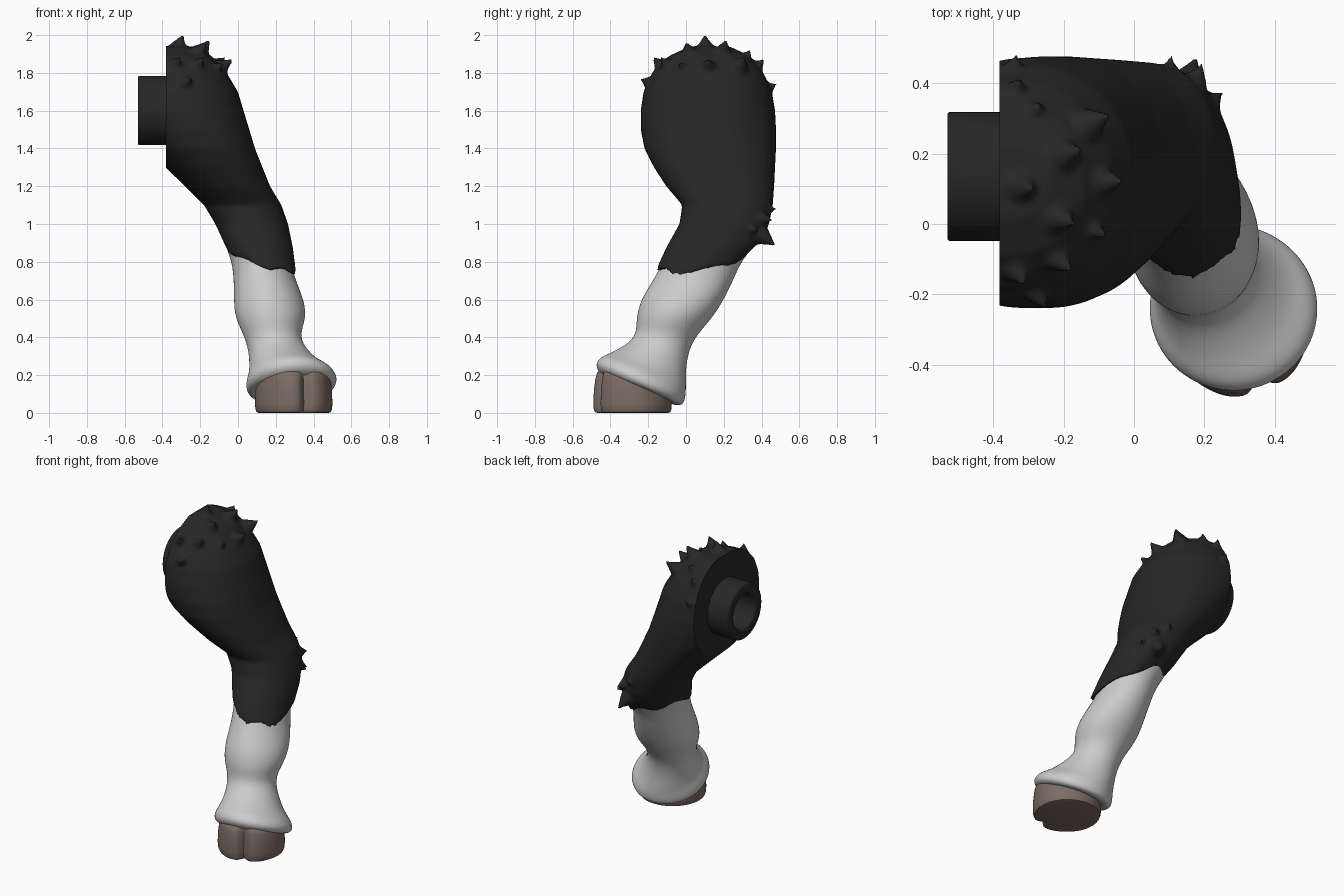
import bpy, bmesh, math
from mathutils import Vector

if "Cube" in bpy.data.objects:
    bpy.data.objects.remove(bpy.data.objects["Cube"])


def material(name, rgb):
    m = bpy.data.materials.new(name)
    m.diffuse_color = (*rgb, 1)
    m.use_nodes = True
    m.node_tree.nodes["Principled BSDF"].inputs["Base Color"].default_value = m.diffuse_color
    return m


def skin(bm, rings):
    """Bridge rings of points into a closed solid."""
    vs = [[bm.verts.new(p) for p in r] for r in rings]
    n = len(vs[0])
    for a, b in zip(vs, vs[1:]):
        for i in range(n):
            bm.faces.new((a[i], a[(i + 1) % n], b[(i + 1) % n], b[i]))
    bm.faces.new(vs[0])
    bm.faces.new(vs[-1])


def finish(bm, name, mat=None, subsurf=0, angle=40):
    bmesh.ops.recalc_face_normals(bm, faces=bm.faces)
    me = bpy.data.meshes.new(name)
    bm.to_mesh(me)
    bm.free()
    ob = bpy.data.objects.new(name, me)
    bpy.context.collection.objects.link(ob)
    if mat:
        me.materials.append(mat)
    if subsurf:
        s = ob.modifiers.new("subsurf", 'SUBSURF')
        s.levels = s.render_levels = subsurf
    smooth(ob, angle)
    return ob


def smooth(ob, angle):
    bpy.ops.object.select_all(action='DESELECT')
    ob.select_set(True)
    bpy.context.view_layer.objects.active = ob
    bpy.ops.object.shade_smooth_by_angle(angle=math.radians(angle))


def section(x0, x1, y0, y1, z, tilt=0.0, hem=0.0, power=2.2, n=40):
    """Superellipse with given extents; tilt raises its front, hem makes a wavy edge."""
    cx, cy, rx, ry = (x0 + x1) / 2, (y0 + y1) / 2, (x1 - x0) / 2, (y1 - y0) / 2
    pts = []
    for i in range(n):
        t = 2 * math.pi * i / n
        c, s = math.cos(t), math.sin(t)
        dx = rx * math.copysign(abs(c) ** (2 / power), c)
        dy = ry * math.copysign(abs(s) ** (2 / power), s)
        dz = hem * (0.03 * s - 0.06 * c + 0.018 * math.sin(5 * t))
        pts.append(Vector((cx + dx - 0.25 * dz, cy + dy + 0.6 * dz,
                           z + tilt * (0.2 * dx - dy) + dz)))
    return pts


black = material("black_fur", (0.02, 0.02, 0.02))
brown = material("hoof_brown", (0.2, 0.15, 0.13))

# Furry upper leg
bm = bmesh.new()
fur = [(-.46, -.24, .02, .23, 1.94), (-.56, -.14, -.09, .34, 1.89), (-.65, -.06, -.18, .41, 1.8),
       (-.67, .0, -.225, .455, 1.7), (-.64, .03, -.24, .472, 1.6), (-.56, .06, -.24, .477, 1.5),
       (-.48, .09, -.22, .477, 1.4), (-.385, .13, -.17, .472, 1.3), (-.28, .17, -.105, .467, 1.2),
       (-.18, .23, -.02, .46, 1.1), (-.12, .265, -.035, .44, 1.0), (-.08, .284, -.09, .392, .9, 0, .5),
       (-.042, .292, -.13, .305, .805, 0, 1)]
skin(bm, [section(*r) for r in fur])


# Fur tufts, given as tip position, merged into the upper leg
def tuft(tip, core, size, droop):
    tip = Vector(tip)
    d = (tip - Vector(core)).normalized()
    u = d.orthogonal().normalized()
    v = d.cross(u)
    rings = []
    for back, r in ((2.2, 1.0), (1.3, .95), (.75, .62), (.3, .3), (-.1, .08)):
        c = tip - d * back * size + Vector(droop) * (1 - back / 2.2) ** 2 * size
        rings.append([c + (u * math.cos(k * math.pi / 6) + v * math.sin(k * math.pi / 6)) * r * size
                      for k in range(12)])
    skin(bm, rings)


for tip in [(-.31, .10, 1.99), (-.17, .21, 1.96), (-.19, -.0, 1.95), (-.09, .31, 1.87),
            (-.05, .12, 1.86), (-.10, -.03, 1.84), (-.20, -.13, 1.87), (-.27, -.235, 1.76),
            (-.33, -.17, 1.87), (-.28, .34, 1.91), (-.34, .41, 1.86), (-.35, .475, 1.73)]:
    tuft(tip, (-.42, .12, 1.6), .07, (.25, 0, .1))
for tip in [(.17, .455, .9), (.245, .36, .97), (.1, .46, 1.09), (.19, .44, 1.03)]:
    tuft(tip, (.1, .24, 1.05), .055, (.1, .25, -.2))

leg = finish(bm, "upper_leg_fur", black)
remesh = leg.modifiers.new("merge", 'REMESH')
remesh.mode = 'VOXEL'
remesh.voxel_size = 0.012
soft = leg.modifiers.new("soft", 'SMOOTH')
soft.factor, soft.iterations = 0.5, 4

# Flat cut on the hip side
dg = bpy.context.evaluated_depsgraph_get()
bm = bmesh.new()
bm.from_mesh(bpy.data.meshes.new_from_object(leg.evaluated_get(dg)))
cut = bmesh.ops.bisect_plane(bm, geom=bm.verts[:] + bm.edges[:] + bm.faces[:],
                             plane_co=(-.382, 0, 0), plane_no=(-1, 0, 0), clear_outer=True)
bmesh.ops.contextual_create(bm, geom=[e for e in cut["geom_cut"] if isinstance(e, bmesh.types.BMEdge)])
leg.modifiers.clear()
bmesh.ops.recalc_face_normals(bm, faces=bm.faces)
bm.to_mesh(leg.data)
bm.free()
if not leg.data.materials:
    leg.data.materials.append(black)
smooth(leg, 50)

# Hollow hip peg
bm = bmesh.new()
profile = [(-.34, .183), (-.525, .183), (-.53, .178), (-.53, .122), (-.525, .117), (-.385, .117)]
skin(bm, [[Vector((x, .135 + r * math.cos(k * math.pi / 32), 1.6 + r * math.sin(k * math.pi / 32)))
           for k in range(64)] for x, r in profile])
finish(bm, "hip_peg", black, angle=50)

# Pale lower leg with rolled cuff
bm = bmesh.new()
lower = [(-.095, .24, .0, .40, 1.0), (-.072, .27, -.08, .375, .9), (-.032, .28, -.12, .29, .8),
         (-.022, .305, -.175, .25, .7), (-.022, .35, -.24, .2, .6), (-.017, .363, -.265, .14, .5),
         (.04, .32, -.26, .03, .4, .1), (.06, .375, -.32, -.0, .31, .3), (.06, .44, -.40, -.0, .235, .4),
         (.05, .50, -.455, -.0, .205, .4), (.04, .53, -.482, -.005, .16, .4),
         (.055, .51, -.46, -.025, .122, .4), (.10, .46, -.42, -.08, .12, .4), (.16, .4, -.36, -.14, .16, .4)]
skin(bm, [section(*r, power=2.0) for r in lower])
finish(bm, "lower_leg", subsurf=2, angle=180)

# Cloven hoof: rounded block with a groove at the front
bm = bmesh.new()
rings = []
for z, k in ((0, .9), (.004, .96), (.02, .99), (.05, 1), (.12, .985), (.18, .95), (.215, .9), (.225, .8)):
    ring = []
    for i in range(96):
        t = 2 * math.pi * i / 96
        d = (t - math.radians(290) + math.pi) % (2 * math.pi) - math.pi
        r = .205 * k * (1 + .03 * math.exp(-((abs(d) - .45) / .3) ** 2) - .2 * math.exp(-(d / .14) ** 2))
        ring.append(Vector((.295 + r * math.cos(t), -.28 + r * math.sin(t), z)))
    rings.append(ring)
skin(bm, rings)
finish(bm, "hoof", brown, angle=50)
